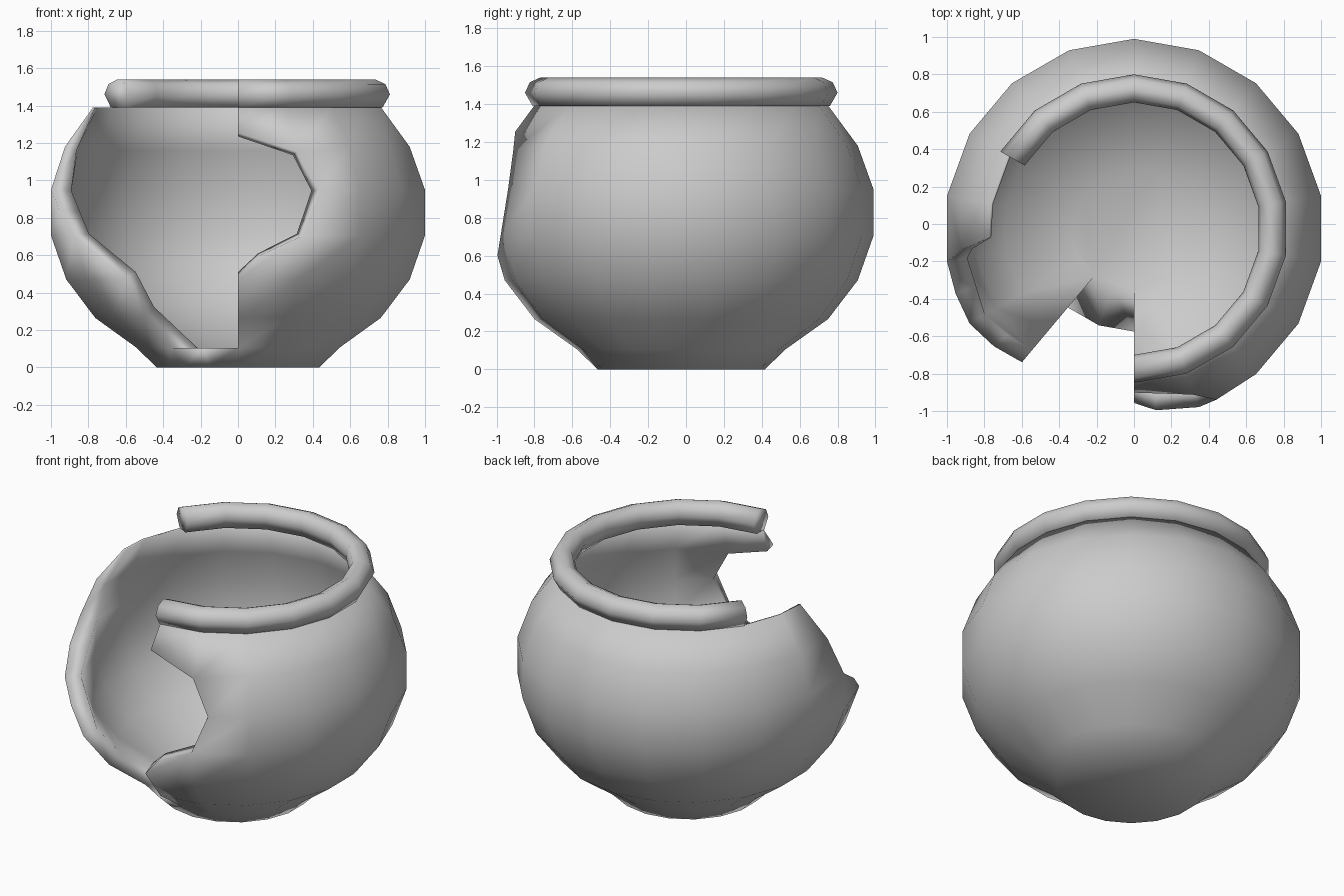
import bpy, bmesh, math

if "Cube" in bpy.data.objects:
    bpy.data.objects.remove(bpy.data.objects["Cube"])

N, CY = 18, -0.025
# wall profiles (radius, height), foot to neck
OUT = [(.442, 0), (.55, .105), (.775, .265), (.932, .47), (1.015, .705), (1.015, .95), (.932, 1.18), (.777, 1.39)]
INN = [(.30, .1), (.33, .1), (.70, .325), (.85, .51), (.92, .715), (.905, .945), (.87, 1.16), (.765, 1.388)]


def point(r, deg, z):
    a = math.radians(deg)
    return (r * math.cos(a), CY + r * math.sin(a), z)


def radius_at(z):
    for (r0, z0), (r1, z1) in zip(OUT, OUT[1:]):
        if z <= z1:
            return r0 + (r1 - r0) * (z - z0) / (z1 - z0)
    return OUT[-1][0]


def finish(bm, name):
    bmesh.ops.recalc_face_normals(bm, faces=bm.faces)
    me = bpy.data.meshes.new(name)
    bm.to_mesh(me)
    bm.free()
    me.polygons.foreach_set("use_smooth", [True] * len(me.polygons))
    ob = bpy.data.objects.new(name, me)
    bpy.context.collection.objects.link(ob)
    return ob


# broken edge: grid vertices (angle, ring) slid along the wall to (angle, z)
MOVED = {(190, 7): (183.5, 1.39), (190, 6): (187, 1.18), (210, 5): (200, .84),
         (230, 4): (220, .6), (270, 4): (277, .6), (290, 5): (295.7, .95),
         (290, 6): (289.5, 1.155), (270, 6): (270, 1.255)}
# rows present in the damaged columns (start angle: rows)
ROWS = {190: range(5), 210: range(4), 230: range(1), 250: range(1), 270: [0, 1, 2, 3, 6]}

# pot body: outer wall, inner wall, floor and broken rim faces
bm = bmesh.new()
outer, inner = {}, {}
for i in range(N):
    deg = 10 + 20 * i
    for j, (r, z) in enumerate(OUT):
        ri, zi = INN[j]
        a = deg
        if (deg, j) in MOVED:
            a, z2 = MOVED[(deg, j)]
            r2 = radius_at(z2)
            ri, zi = ri + r2 - r, zi + z2 - z
            r, z = r2, z2
        outer[i, j] = bm.verts.new(point(r, a, z))
        if j:
            inner[i, j] = bm.verts.new(point(ri, a, zi))

polys = [[(i, 0) for i in range(N)]]
for i in range(N):
    k = (i + 1) % N
    for j in ROWS.get(10 + 20 * i, range(7)):
        polys.append([(i, j), (k, j), (k, j + 1), (i, j + 1)])

edges = {}
for p in polys:
    bm.faces.new([outer[v] for v in p])
    if all(j > 0 for _, j in p):
        bm.faces.new([inner[v] for v in reversed(p)])
    for a, b in zip(p, p[1:] + p[:1]):
        key = frozenset((a, b))
        edges[key] = None if key in edges else (a, b)
bm.faces.new([inner[i, 1] for i in range(N)])
for e in edges.values():
    if e:
        a, b = e
        bm.faces.new([outer[a], outer[b], inner[b], inner[a]])
bmesh.ops.delete(bm, geom=[v for v in bm.verts if not v.link_faces], context='VERTS')
finish(bm, "pot_body")

# rolled lip: partial ring ending at the break
SECTION = [(.785, 1.39), (.825, 1.46), (.80, 1.515), (.745, 1.54), (.695, 1.518), (.675, 1.46), (.705, 1.39)]
bm = bmesh.new()
rings = [[bm.verts.new(point(r, -90 + 20 * s, z)) for r, z in SECTION] for s in range(13)]
n = len(SECTION)
for a, b in zip(rings, rings[1:]):
    for i in range(n):
        k = (i + 1) % n
        bm.faces.new([a[i], a[k], b[k], b[i]])
bm.faces.new(rings[0])
bm.faces.new(rings[-1])
finish(bm, "pot_lip")
